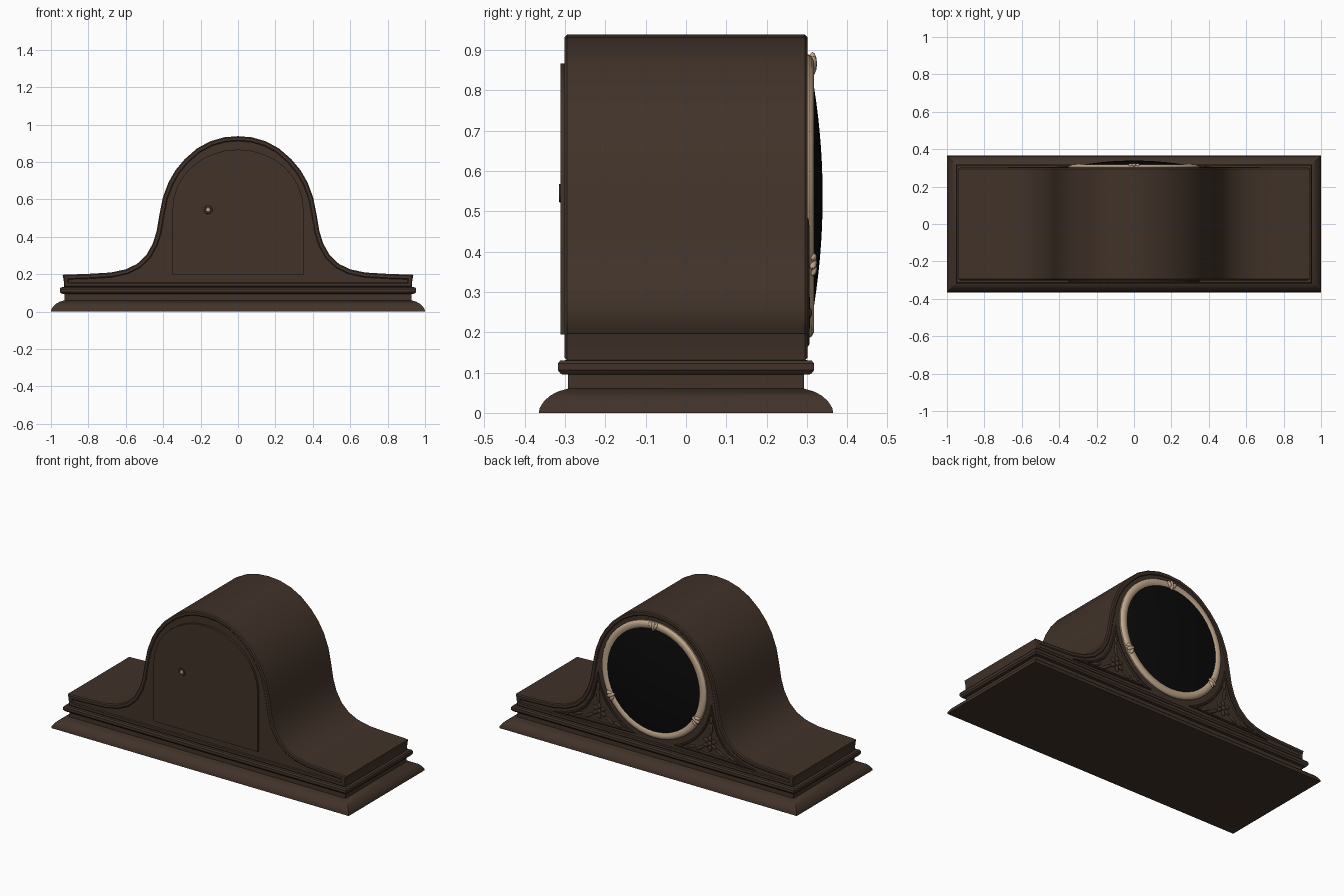
import bpy, bmesh, math
from mathutils import Vector, Matrix

if "Cube" in bpy.data.objects:
    bpy.data.objects.remove(bpy.data.objects["Cube"])


def material(name, rgb):
    m = bpy.data.materials.new(name)
    m.diffuse_color = (*rgb, 1)
    m.use_nodes = True
    m.node_tree.nodes["Principled BSDF"].inputs["Base Color"].default_value = m.diffuse_color
    return m


WOOD = material("dark walnut", (0.052, 0.032, 0.022))
BRASS = material("pale brass", (0.53, 0.39, 0.26))
BLACK = material("black glass", (0.003, 0.003, 0.003))
CZ = 0.537  # height of the dial centre


def finish(bm, name, mat, angle=35):
    bmesh.ops.recalc_face_normals(bm, faces=bm.faces)
    me = bpy.data.meshes.new(name)
    bm.to_mesh(me)
    bm.free()
    me.materials.append(mat)
    ob = bpy.data.objects.new(name, me)
    bpy.context.collection.objects.link(ob)
    bpy.ops.object.select_all(action='DESELECT')
    ob.select_set(True)
    bpy.context.view_layer.objects.active = ob
    bpy.ops.object.shade_smooth_by_angle(angle=math.radians(angle))
    return ob


def prism(name, pts, y0, y1, mat, steps=()):
    """Extrude an xz outline along y, then inset its end faces by (width, depth)."""
    bm = bmesh.new()
    a = [bm.verts.new((x, y0, z)) for x, z in pts]
    b = [bm.verts.new((x, y1, z)) for x, z in pts]
    n = len(pts)
    for i in range(n):
        j = (i + 1) % n
        bm.faces.new((a[i], a[j], b[j], b[i]))
    caps = [bm.faces.new(a), bm.faces.new(b[::-1])]
    bmesh.ops.recalc_face_normals(bm, faces=bm.faces)
    for w, d in steps:
        bmesh.ops.inset_individual(bm, faces=caps, thickness=w, depth=d, use_even_offset=True)
    return finish(bm, name, mat)


def lathe(name, prof, mat, centre=(0, CZ), seg=48):
    """Spin a (radius, y) profile about a y axis."""
    bm = bmesh.new()
    rings = []
    for r, y in prof:
        if r == 0:
            rings.append([bm.verts.new((centre[0], y, centre[1]))] * seg)
        else:
            rings.append([bm.verts.new((centre[0] + r * math.cos(t), y, centre[1] + r * math.sin(t)))
                          for t in (2 * math.pi * i / seg for i in range(seg))])
    for p, q in zip(rings, rings[1:]):
        for i in range(seg):
            j = (i + 1) % seg
            vs = list(dict.fromkeys((p[i], p[j], q[j], q[i])))
            bm.faces.new(vs)
    return finish(bm, name, mat)


def blobs(name, items, mat):
    """Flattened ellipsoids: (x, y, z, length, width, thickness, angle in xz)."""
    bm = bmesh.new()
    for x, y, z, l, w, t, ang in items:
        m = Matrix.Translation((x, y, z)) @ Matrix.Rotation(-ang, 4, 'Y') @ Matrix.Diagonal((l, t, w, 1))
        bmesh.ops.create_uvsphere(bm, u_segments=12, v_segments=8, radius=1, matrix=m)
    return finish(bm, name, mat, 60)


# moulded base: stacked rectangles, (half depth, height)
base = [(0.365, 0), (0.363, 0.012), (0.353, 0.028), (0.338, 0.042), (0.318, 0.053), (0.293, 0.06),
        (0.293, 0.095), (0.31, 0.096), (0.318, 0.106), (0.318, 0.122), (0.312, 0.13), (0.29, 0.131)]
bm = bmesh.new()
rings = []
for h, z in base:
    w = h + 0.635
    rings.append([bm.verts.new(v) for v in ((-w, -h, z), (w, -h, z), (w, h, z), (-w, h, z))])
for p, q in zip(rings, rings[1:]):
    for i in range(4):
        bm.faces.new((p[i], p[(i + 1) % 4], q[(i + 1) % 4], q[i]))
bm.faces.new(rings[0])
bm.faces.new(rings[-1])
finish(bm, "moulded_base", WOOD)

# humped body with a raised rim on both faces
half = [(0.93, 0.13), (0.932, 0.17), (0.938, 0.197), (0.80, 0.202), (0.68, 0.209), (0.60, 0.226),
        (0.54, 0.255), (0.49, 0.302), (0.455, 0.365), (0.435, 0.43), (0.42, 0.52), (0.402, 0.61),
        (0.372, 0.69), (0.335, 0.755), (0.285, 0.815), (0.22, 0.872), (0.15, 0.91), (0.075, 0.932)]
outline = half + [(0, 0.938)] + [(-x, z) for x, z in half[::-1]]
prism("clock_body", outline, -0.295, 0.295, WOOD, [(0.006, 0.006), (0.015, 0), (0.005, -0.004)])

# arched back door with a small knob
arch = [(0.35 * math.cos(math.pi * i / 16), 0.55 + 0.317 * math.sin(math.pi * i / 16)) for i in range(17)]
prism("back_door", [(-0.35, 0.195), (0.35, 0.195)] + arch, -0.311, -0.29, WOOD)
lathe("knob_ring", [(0.024, -0.31), (0.022, -0.315), (0.013, -0.315), (0.011, -0.31)], WOOD, (-0.16, 0.545), 16)
lathe("door_knob", [(0.013, -0.31), (0.011, -0.314), (0, -0.315)], BRASS, (-0.16, 0.545), 16)

# dial: brass bezel and domed black glass
lathe("bezel", [(0.352, 0.292), (0.352, 0.305), (0.347, 0.312), (0.338, 0.317), (0.326, 0.317),
                (0.315, 0.314), (0.307, 0.309), (0.305, 0.295)], BRASS)
lathe("domed_glass", [(0.31 * k / 8, 0.339 - 0.028 * (k / 8) ** 2) for k in range(9)], BLACK)

# three ribbon ties on the bezel
ties = []
for deg in (90, 210, 330):
    t = math.radians(deg)
    for off, r, l, w in ((0, 0.329, 0.029, 0.012), (0.05, 0.331, 0.02, 0.011), (-0.05, 0.331, 0.02, 0.011)):
        ties.append((r * math.cos(t + off), 0.314, CZ + r * math.sin(t + off), l, w, 0.011, t + off * 10))
blobs("bezel_ties", ties, BRASS)

# carved corner panels: recessed curved triangles with a flower and leaves
for s, side in ((1, "right"), (-1, "left")):
    tri = [(0.385 * math.cos(a), CZ + 0.385 * math.sin(a))
           for a in (math.radians(-70 + 62 * i / 9) for i in range(10))]
    tri += [(0.398, 0.41), (0.425, 0.325), (0.47, 0.255), (0.53, 0.21), (0.60, 0.182), (0.68, 0.165)]
    prism("corner_panel_" + side, [(s * x, z) for x, z in tri], 0.29, 0.303, WOOD,
          [(0.004, 0.003), (0.006, 0), (0.004, -0.007)])
    fx, fz = 0.372, 0.248
    parts = [(s * fx, 0.304, fz, 0.014, 0.014, 0.009, 0)]
    for i in range(6):
        a = math.radians(30 + 60 * i)
        parts.append((s * (fx + 0.029 * math.cos(a)), 0.301, fz + 0.029 * math.sin(a),
                      0.019, 0.012, 0.007, a if s > 0 else math.pi - a))
    for deg, d, l in ((85, 0.085, 0.036), (-32, 0.08, 0.035), (212, 0.08, 0.035),
                      (-20, 0.15, 0.035), (202, 0.135, 0.028), (87, 0.145, 0.025)):
        a = math.radians(deg)
        parts.append((s * (fx + d * math.cos(a)), 0.3, fz + d * math.sin(a), l, 0.01, 0.006,
                      a if s > 0 else math.pi - a))
    blobs("carved_flower_" + side, parts, WOOD)
